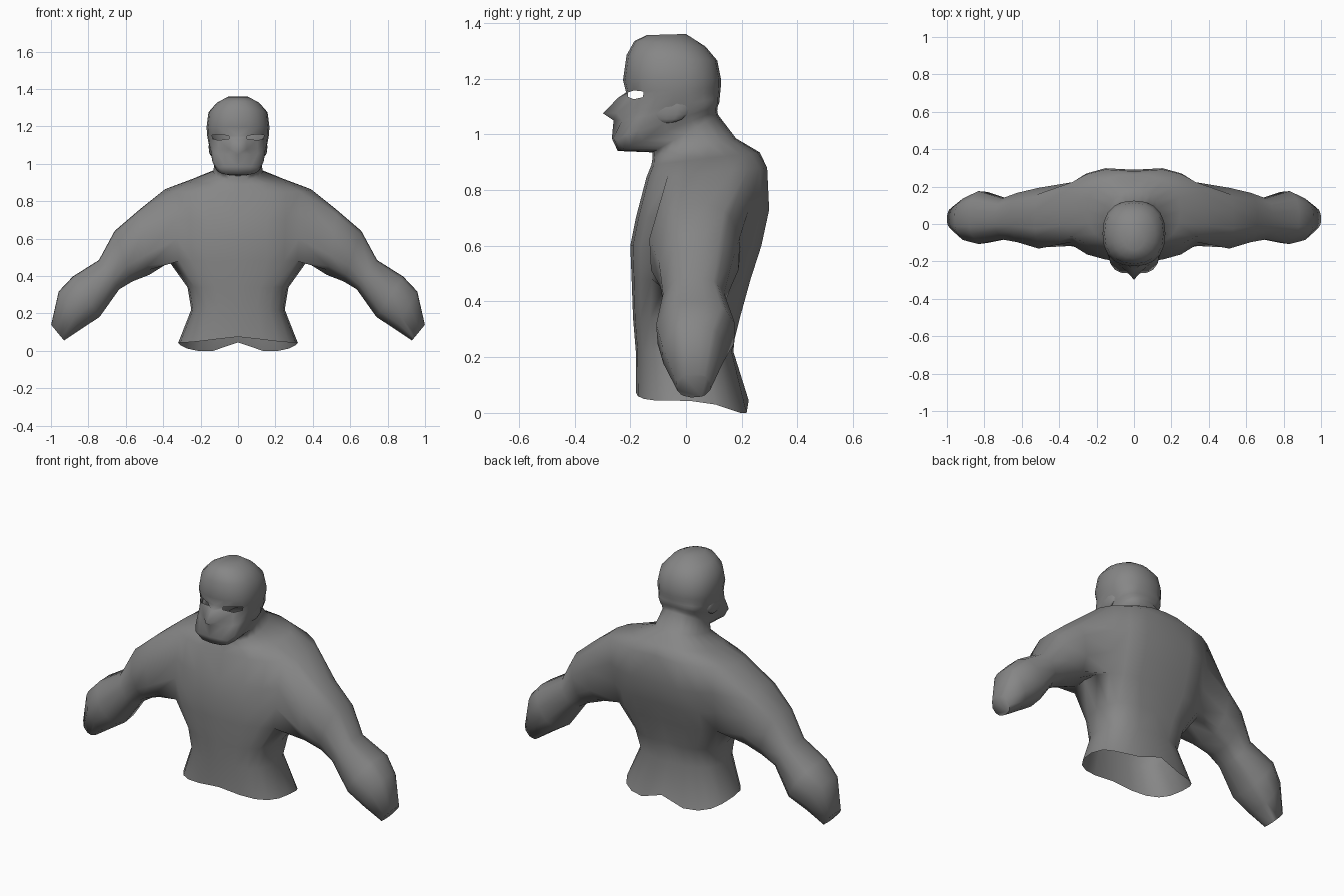
import bpy, bmesh, math
from mathutils import Vector

if "Cube" in bpy.data.objects:
    bpy.data.objects.remove(bpy.data.objects["Cube"])

N = 10  # segments in half a ring, front centre to back centre

# half width, front y, front z, back y, back z, roundness exponent
RINGS = [
    (.32, -.18, .05, .225, .0, .75),    # 0 waist hem
    (.25, -.18, .22, .17, .22, .75),
    (.27, -.19, .34, .20, .34, .72),
    (.37, -.195, .48, .24, .48, .76),   # 3 armpit
    (.385, -.2, .60, .28, .60, .8),
    (.39, -.18, .70, .308, .73, .8),
    (.392, -.142, .845, .30, .88, .8),  # 6 shoulder
    (.25, -.124, .89, .265, .935, .85),
    (.135, -.12, .915, .18, .985, .85),  # neck
    (.125, -.12, .935, .115, 1.07, .9),
    (.125, -.245, .94, .112, 1.085, .6),  # 10 jaw
    (.142, -.266, .985, .114, 1.10, .6),
    (.149, -.235, 1.05, .120, 1.115, .65),
    (.156, -.222, 1.075, .121, 1.13, .75),  # 13 nose tip
    (.163, -.215, 1.13, .123, 1.15, .85),   # 14 lower eyelid
    (.166, -.215, 1.15, .125, 1.17, .85),   # 15 upper eyelid
    (.168, -.226, 1.195, .125, 1.20, .85),
    (.158, -.213, 1.285, .112, 1.265, .9),
    (.115, -.185, 1.335, .07, 1.315, .95),
    (.055, -.14, 1.356, .0, 1.36, 1.0),
]
HEM_Z = [.075, .06, .05, .045, .045, .042, .03, .012, .0, .0, .045]

# upper point x z, lower point x z, front y, back y
ARM = [
    (.53, .757, .475, .405, -.135, .198),
    (.66, .645, .565, .37, -.10, .17),
    (.745, .487, .635, .328, -.085, .14),
    (.885, .40, .74, .18, -.11, .18),
    (.96, .32, .84, .115, -.088, .138),
    (1.0, .14, .93, .055, -.035, .09),
]

skin = bpy.data.materials.new("dark_grey")
skin.diffuse_color = (.24, .24, .24, 1)
skin.use_nodes = True
skin.node_tree.nodes["Principled BSDF"].inputs["Base Color"].default_value = skin.diffuse_color


def spow(v, e):
    return math.copysign(abs(v) ** e, v)


def finish(name, bm):
    bmesh.ops.recalc_face_normals(bm, faces=bm.faces)
    mesh = bpy.data.meshes.new(name)
    bm.to_mesh(mesh)
    bm.free()
    mesh.materials.append(skin)
    ob = bpy.data.objects.new(name, mesh)
    bpy.context.collection.objects.link(ob)
    mod = ob.modifiers.new("mirror", 'MIRROR')
    mod.use_clip = True
    bpy.ops.object.select_all(action='DESELECT')
    ob.select_set(True)
    bpy.context.view_layer.objects.active = ob
    bpy.ops.object.shade_smooth_by_angle(angle=math.radians(75))
    return ob


# Torso, neck and head as one loft
bm = bmesh.new()
grid = []
for w, yf, zf, yb, zb, e in RINGS:
    row = []
    for i in range(N + 1):
        t = math.pi * i / N
        c = spow(math.cos(t), e)
        x = 0 if i in (0, N) else w * math.sin(t) ** e
        k = (1 - c) / 2
        row.append(bm.verts.new((x, yf + (yb - yf) * k, zf + (zb - zf) * k)))
    grid.append(row)

# Wavy hem and spine groove
for v, z in zip(grid[0], HEM_Z):
    v.co.z = z
for r in range(2, 7):
    grid[r][N].co.y -= .018

# Nose, drooping mouth corners and eyelids
grid[12][0].co.y = -.26
for r, tip, wing in ((13, -.298, .032), (14, -.245, .0)):
    grid[r][0].co.y = tip
    grid[r][1].co.y -= wing
    grid[r][1].co.x = .045
grid[11][2].co.z -= .012
grid[12][2].co.y += .012
grid[14][2].co.z -= .006
grid[15][2].co.z += .006
grid[14][1].co.z += .004
grid[15][1].co.x = .05

# Skin, leaving the arm hole and the eye hole open
for r in range(len(grid) - 1):
    for i in range(N):
        arm_hole = 3 <= r < 6 and 3 <= i < 7
        eye_hole = r == 14 and 1 <= i < 3
        if not (arm_hole or eye_hole):
            bm.faces.new((grid[r][i], grid[r][i + 1], grid[r + 1][i + 1], grid[r + 1][i]))
bm.faces.new(grid[-1])

# Arm grown from the shoulder hole
loop = ([grid[3][i] for i in range(3, 8)] + [grid[r][7] for r in (4, 5)]
        + [grid[6][i] for i in range(7, 2, -1)] + [grid[r][3] for r in (5, 4)])
angles = [math.atan2((v.co.z - .67) / .19, (v.co.y - .04) / .16) for v in loop]
for ux, uz, lx, lz, yf, yb in ARM:
    mid = Vector(((ux + lx) / 2, (yf + yb) / 2, (uz + lz) / 2))
    up = Vector(((ux - lx) / 2, 0, (uz - lz) / 2))
    new = [bm.verts.new(mid + up * spow(math.sin(a), .9)
                        + Vector((0, (yb - yf) / 2 * spow(math.cos(a), .9), 0)))
           for a in angles]
    for k in range(len(loop)):
        n = (k + 1) % len(loop)
        bm.faces.new((loop[k], loop[n], new[n], new[k]))
    loop = new
bm.faces.new(loop)
finish("upper_body", bm)

# Raised cheek edges at the sides of the face
bm = bmesh.new()
bmesh.ops.create_uvsphere(bm, u_segments=12, v_segments=8, radius=1)
for v in bm.verts:
    y = -.07 + .08 * v.co.y
    v.co = Vector((.143 + .016 * v.co.x + .14 * min(y + .04, 0),
                   y, 1.09 + .05 * v.co.z))
finish("cheek_edges", bm)
